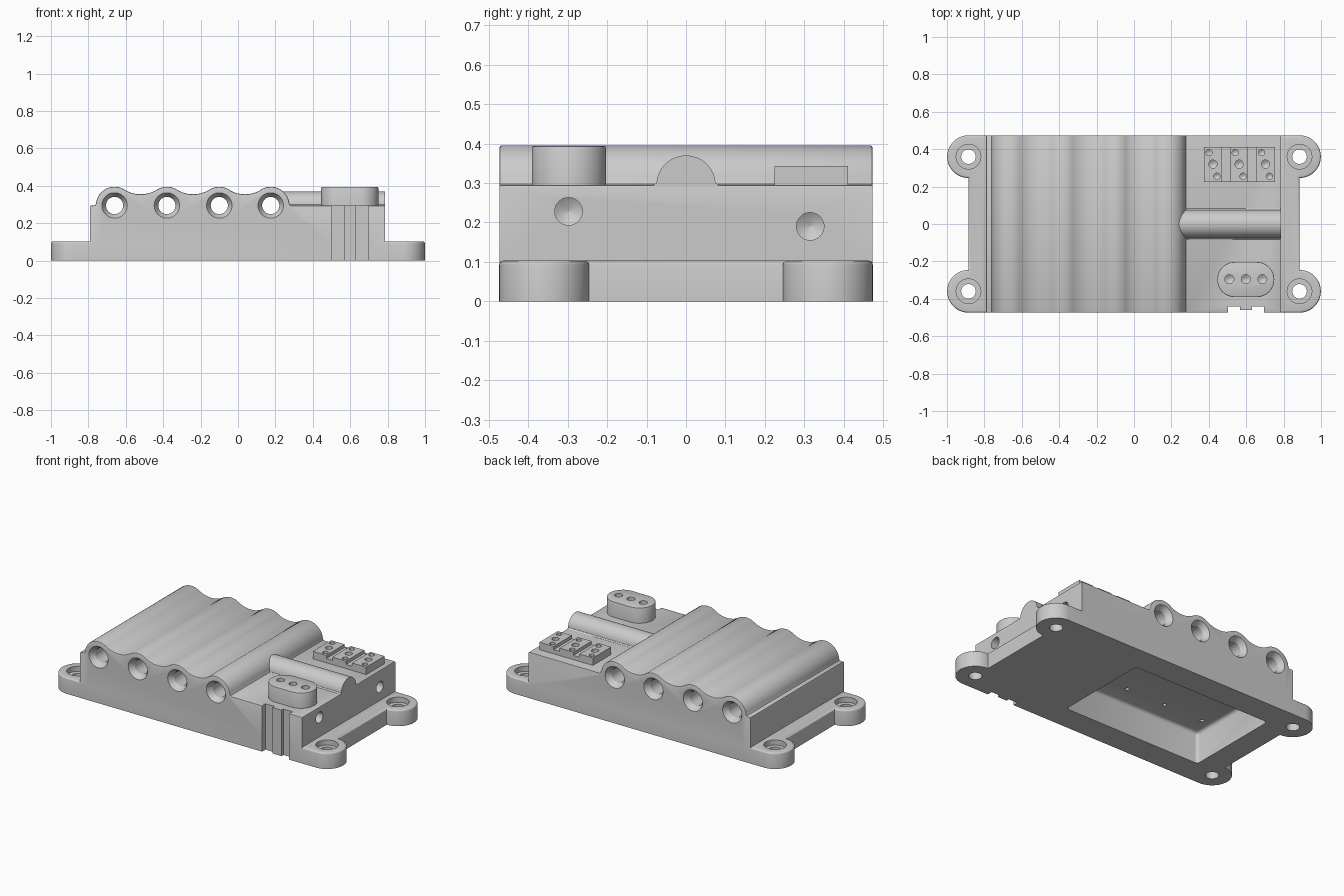
import bpy, bmesh
from math import sin, cos, pi, radians
from mathutils import Vector, Matrix

if "Cube" in bpy.data.objects:
    bpy.data.objects.remove(bpy.data.objects["Cube"])


def finish(bm, name):
    bmesh.ops.recalc_face_normals(bm, faces=bm.faces[:])
    me = bpy.data.meshes.new(name)
    bm.to_mesh(me)
    bm.free()
    ob = bpy.data.objects.new(name, me)
    bpy.context.collection.objects.link(ob)
    return ob


def prism(name, pts, axis, lo, hi, pick=None, width=0.008, segs=3):
    """Extrude a 2D outline along an axis; bevel the edges chosen by pick."""
    place = {'x': lambda a, b, h: (h, a, b),
             'y': lambda a, b, h: (a, h, b),
             'z': lambda a, b, h: (a, b, h)}[axis]
    bm = bmesh.new()
    rings = [[bm.verts.new(place(a, b, h)) for a, b in pts] for h in (lo, hi)]
    n = len(pts)
    for ring in rings:
        bm.faces.new(ring)
    for i in range(n):
        j = (i + 1) % n
        bm.faces.new((rings[0][i], rings[0][j], rings[1][j], rings[1][i]))
    bmesh.ops.recalc_face_normals(bm, faces=bm.faces[:])
    if pick:
        edges = [e for e in bm.edges if pick(e.verts[0].co, e.verts[1].co)]
        bmesh.ops.bevel(bm, geom=edges, offset=width, segments=segs, profile=0.5,
                        affect='EDGES', clamp_overlap=False)
    return finish(bm, name)


def lathe(profile, loc, direction=(0, 0, 1), sides=32):
    """Turned cutter: (radius, distance) pairs along a direction."""
    rot = Vector((0, 0, 1)).rotation_difference(Vector(direction)).to_matrix().to_4x4()
    bm = bmesh.new()
    rings = [[bm.verts.new((r * cos(2 * pi * i / sides), r * sin(2 * pi * i / sides), h))
              for i in range(sides)] for r, h in profile]
    bm.faces.new(rings[0])
    bm.faces.new(rings[-1])
    for a, b in zip(rings, rings[1:]):
        for i in range(sides):
            j = (i + 1) % sides
            bm.faces.new((a[i], a[j], b[j], b[i]))
    bm.transform(Matrix.Translation(loc) @ rot)
    return finish(bm, "cutter")


def combine(target, tool, op='DIFFERENCE'):
    tool.hide_render = True
    mod = target.modifiers.new("bool", 'BOOLEAN')
    mod.operation, mod.solver, mod.object = op, 'EXACT', tool
    bpy.context.view_layer.objects.active = target
    bpy.ops.object.modifier_apply(modifier=mod.name)
    bpy.data.objects.remove(tool)


def arc(cx, cy, r, a0, a1, n):
    return [(cx + r * cos(radians(a0 + (a1 - a0) * i / n)),
             cy + r * sin(radians(a0 + (a1 - a0) * i / n))) for i in range(n + 1)]


def blind_hole(r, depth, loc, direction):
    """Drilled hole with a conical end, cut into a face at loc."""
    return lathe([(r, -0.03), (r, depth), (0.001, depth + r * 0.6)], loc, direction)


W, DECK = 0.474, 0.295
EAR = (0.885, 0.36)
BORES = [-0.66, -0.38, -0.10, 0.175]

# Mounting flange with four round ears
right = [(0.74, -W), *arc(EAR[0], -EAR[1], 0.114, -90, 90, 24),
         *arc(EAR[0], EAR[1], 0.114, -90, 90, 24), (0.74, W)]
outline = right + [(-x, -y) for x, y in right]
flange = prism("flange", outline, 'z', 0, 0.103,
               lambda p, q: min(p.z, q.z) > 0.1 and max(abs(p.x), abs(q.x)) > 0.75, 0.01)

# Body with a wavy top over the four cross bores
wave = [(-0.79, 0.02), (-0.79, DECK), (-0.77, DECK), (-0.763, 0.298)]
for i, c in enumerate(BORES):
    wave += arc(c, DECK, 0.1, 174 if i == 0 else 121.9, 6 if i == 3 else 58.1, 16)
    if i < 3:
        mid = (c + BORES[i + 1]) / 2
        wave += arc(mid, DECK + 0.225, 0.165, 238.1, 301.9, 14)[1:-1]
wave += [(0.278, 0.298), (0.285, DECK), (0.787, DECK), (0.787, 0.02)]
housing = prism("housing", wave, 'y', -W + 0.0004, W - 0.0004,
                lambda p, q: min(p.z, q.z) > 0.29 and
                (abs(p.y - q.y) < 1e-4 or abs(p.x) > 0.78), 0.006, 2)
combine(housing, flange, 'UNION')

# Hollow underside
pocket = prism("pocket", [(-0.735, -0.31), (0.245, -0.31), (0.245, 0.31), (-0.735, 0.31)],
               'z', -0.1, 0.2, lambda p, q: max(p.z, q.z) > 0.1, 0.02)
combine(housing, pocket)

# Countersunk cross bores, each with a small feed hole from the pocket
for x in BORES:
    combine(housing, lathe([(0.068, -0.5), (0.068, -0.473), (0.046, -0.44), (0.046, 0.44),
                            (0.068, 0.473), (0.068, 0.5)], (x, 0, DECK), (0, 1, 0), 40))
    combine(housing, lathe([(0.012, 0.15), (0.012, 0.28)], (x, -0.18, 0), sides=16))

# Counterbored ear holes
for sx in (-1, 1):
    for sy in (-1, 1):
        combine(housing, lathe([(0.039, -0.05), (0.039, 0.07), (0.066, 0.07), (0.066, 0.15)],
                               (sx * EAR[0], sy * EAR[1], 0)))

# Drilled holes in the right end
for y, z in ((-0.298, 0.228), (0.315, 0.19)):
    combine(housing, blind_hole(0.035, 0.08, (0.787, y, z), (-1, 0, 0)))

# Keyed notch down the front
notch = [(0.503, -0.6), (0.503, -0.44), (0.567, -0.44), (0.567, -0.46),
         (0.631, -0.46), (0.631, -0.44), (0.695, -0.44), (0.695, -0.6)]
combine(housing, prism("notch", notch, 'z', -0.1, 0.5))

# Half-round ridge on the lower deck
ridge = prism("ridge", [(0.083, 0.28), (0.083, DECK), (0.077, 0.299),
                        *arc(0, DECK, 0.075, 5, 175, 32),
                        (-0.077, 0.299), (-0.083, DECK), (-0.083, 0.28)], 'x', 0.235, 0.7865)

# Oval connector with three sockets
boss = prism("oval_connector", arc(0.656, -0.297, 0.094, -90, 90, 24) +
             arc(0.539, -0.297, 0.094, 90, 270, 24), 'z', 0.28, 0.394,
             lambda p, q: min(p.z, q.z) > 0.39, 0.005, 2)
for x in (0.51, 0.598, 0.686):
    combine(boss, blind_hole(0.024, 0.06, (x, -0.295, 0.394), (0, 0, -1)))

# Terminal block: three grooved pads, each with one large and two small holes
pads = [(0.374, 0.28), (0.374, 0.343), (0.47, 0.343), (0.47, 0.322), (0.513, 0.322),
        (0.513, 0.343), (0.61, 0.343), (0.61, 0.322), (0.653, 0.322), (0.653, 0.343),
        (0.754, 0.343), (0.754, 0.28)]
block = prism("terminal_block", pads, 'y', 0.225, 0.411)
for x in (0.422, 0.562, 0.703):
    for dx, y, r in ((0, 0.32, 0.022), (-0.021, 0.382, 0.017), (0.021, 0.255, 0.017)):
        combine(block, blind_hole(r, 0.025, (x + dx, y, 0.343), (0, 0, -1)))

# Smooth the curves, keep the edges crisp
bpy.ops.object.select_all(action='DESELECT')
for ob in (housing, ridge, boss, block):
    ob.select_set(True)
bpy.context.view_layer.objects.active = housing
bpy.ops.object.shade_smooth_by_angle(angle=radians(33))
